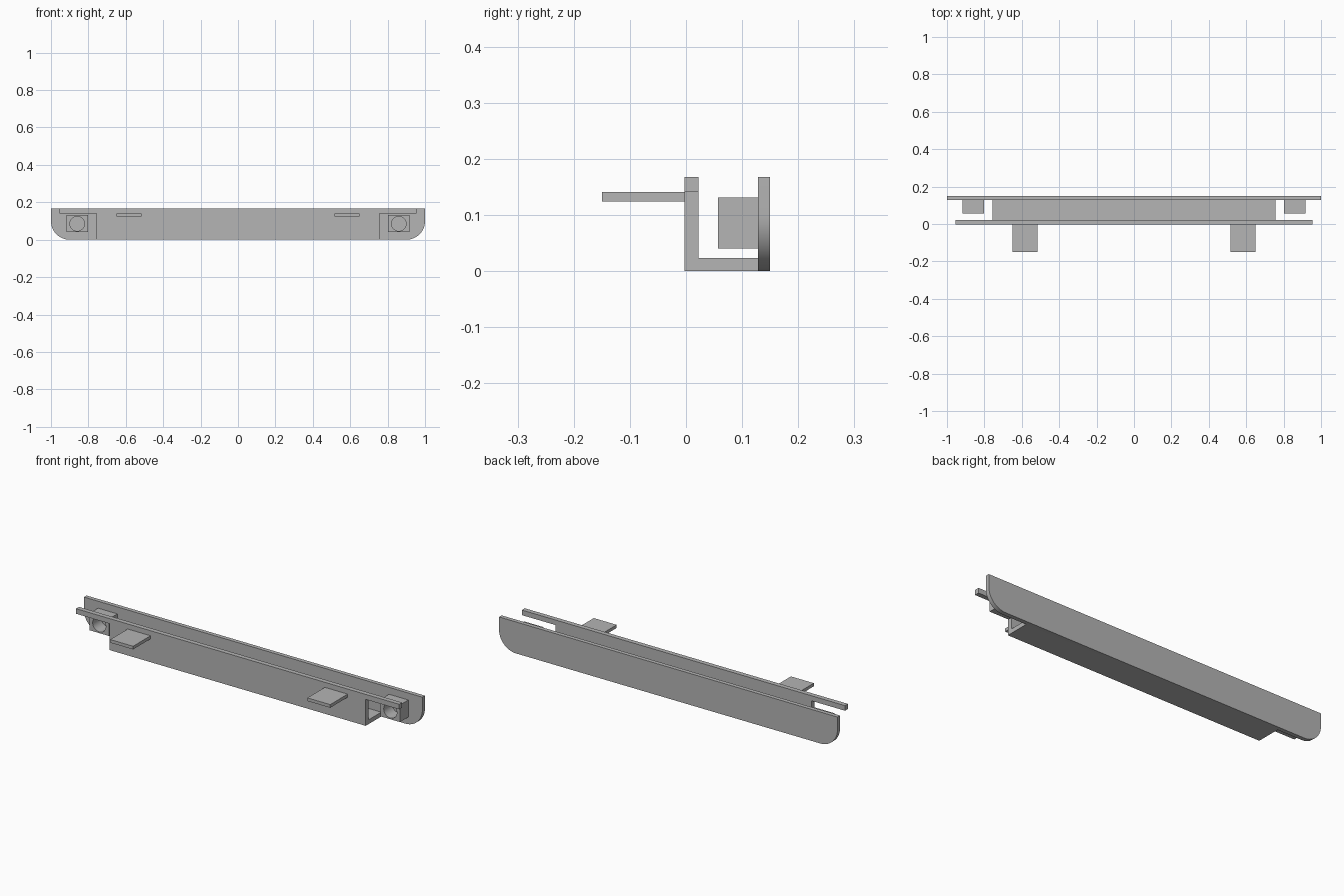
import bpy, bmesh, math

cube = bpy.data.objects.get("Cube")
if cube:
    bpy.data.objects.remove(cube, do_unlink=True)

TOP = 0.168
FRONT, INNER, PLATE, BACK = -0.003, 0.022, 0.128, 0.15

grey = bpy.data.materials.new("plain grey")
grey.use_nodes = True
color = (0.46, 0.46, 0.46, 1)
grey.diffuse_color = color
grey.node_tree.nodes["Principled BSDF"].inputs["Base Color"].default_value = color


def prism(name, outline, y0, y1):
    """Extrude an x-z outline from y0 to y1."""
    bm = bmesh.new()
    face = bm.faces.new([bm.verts.new((x, y0, z)) for x, z in outline])
    new = bmesh.ops.extrude_face_region(bm, geom=[face])["geom"]
    bmesh.ops.translate(bm, vec=(0, y1 - y0, 0),
                        verts=[v for v in new if isinstance(v, bmesh.types.BMVert)])
    bmesh.ops.recalc_face_normals(bm, faces=bm.faces)
    mesh = bpy.data.meshes.new(name)
    bm.to_mesh(mesh)
    bm.free()
    mesh.materials.append(grey)
    obj = bpy.data.objects.new(name, mesh)
    bpy.context.collection.objects.link(obj)
    return obj


def select(obj):
    bpy.ops.object.select_all(action='DESELECT')
    obj.select_set(True)
    bpy.context.view_layer.objects.active = obj


def smooth(obj):
    select(obj)
    bpy.ops.object.shade_smooth_by_angle(angle=math.radians(30))


def rect(x0, x1, z0, z1):
    return [(x0, z0), (x1, z0), (x1, z1), (x0, z1)]


def arc(cx, cz, r, start, end, steps):
    angles = [math.radians(start + (end - start) * i / steps) for i in range(steps + 1)]
    return [(cx + r * math.cos(a), cz + r * math.sin(a)) for a in angles]


# Back plate with rounded lower corners
r = 0.1
outline = ([(1, TOP), (-1, TOP)] + arc(-1 + r, r, r, 180, 270, 14)
           + arc(1 - r, r, r, 270, 360, 14))
smooth(prism("back_plate", outline, PLATE, BACK))

# Front wall with a thin rail running past both ends
w, e, rail = 0.757, 0.955, 0.141
prism("front_wall", [(-w, 0), (w, 0), (w, rail), (e, rail), (e, TOP),
                     (-e, TOP), (-e, rail), (-w, rail)], FRONT, INNER)

# Channel floor
prism("channel_floor", rect(-w, w, 0, 0.023), INNER, PLATE)

for side, label in ((1, "left"), (-1, "right")):
    # Flat mounting tab
    prism(label + "_tab", rect(side * 0.515, side * 0.65, 0.124, rail), -0.15, FRONT)

    # Socket block with a round bore
    block = prism(label + "_socket_block",
                  rect(side * 0.803, side * 0.917, 0.04, 0.131), 0.057, PLATE)
    cutter = prism(label + "_bore_cutter",
                   arc(side * 0.86, 0.0855, 0.039, 0, 360, 32)[:-1], 0.04, 0.14)
    cutter.hide_render = True
    cut = block.modifiers.new("bore", 'BOOLEAN')
    cut.object, cut.operation, cut.solver = cutter, 'DIFFERENCE', 'EXACT'
    select(block)
    bpy.ops.object.modifier_apply(modifier=cut.name)
    bpy.data.objects.remove(cutter, do_unlink=True)
    smooth(block)
